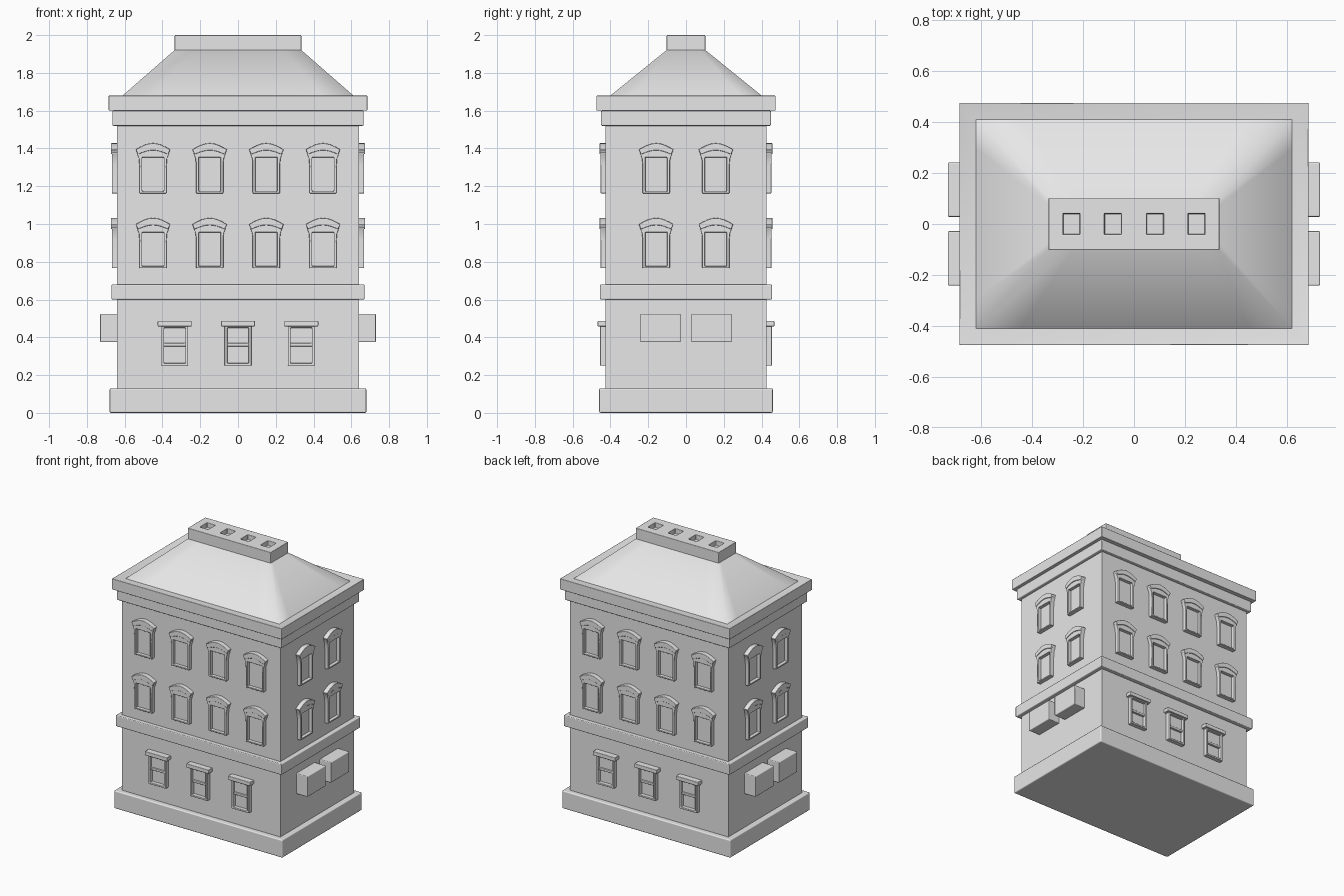
import bpy, bmesh
from math import radians, sin, cos, pi
from mathutils import Matrix, Vector

cube = bpy.data.objects.get("Cube")
if cube:
    bpy.data.objects.remove(cube, do_unlink=True)

stone = bpy.data.materials.new("pale_grey_stone")
stone.use_nodes = True
GREY = (0.8, 0.8, 0.8, 1)
stone.diffuse_color = GREY
stone.node_tree.nodes["Principled BSDF"].inputs["Base Color"].default_value = GREY


def add_box(bm, lo, hi):
    """Add an axis-aligned box between two corners."""
    lo, hi = Vector(lo), Vector(hi)
    m = Matrix.Translation((lo + hi) / 2) @ Matrix.Diagonal((*(hi - lo), 1))
    bmesh.ops.create_cube(bm, size=1, matrix=m)


def make_mesh(name, bm, angle=30):
    bmesh.ops.recalc_face_normals(bm, faces=bm.faces)
    mesh = bpy.data.meshes.new(name)
    bm.to_mesh(mesh)
    bm.free()
    mesh.materials.append(stone)
    mesh.shade_smooth()
    mesh.set_sharp_from_angle(angle=radians(angle))
    return mesh


def add_object(name, mesh, bevel=0.0, matrix=None):
    ob = bpy.data.objects.new(name, mesh)
    bpy.context.collection.objects.link(ob)
    if matrix:
        ob.matrix_world = matrix
    if bevel:
        mod = ob.modifiers.new("soft_edges", 'BEVEL')
        mod.width = bevel
        mod.segments = 2
        mod.limit_method = 'ANGLE'
        mod.angle_limit = radians(40)
        mod.harden_normals = True
    return ob


def slab(name, x, y, z0, z1, bevel):
    bm = bmesh.new()
    add_box(bm, (-x, -y, z0), (x, y, z1))
    return add_object(name, make_mesh(name, bm), bevel)


# Stacked masses of the building
slab("base_plinth", 0.68, 0.46, 0, 0.13, 0.008)
slab("walls", 0.64, 0.425, 0.12, 1.53, 0)
slab("middle_band", 0.67, 0.456, 0.60, 0.68, 0.006)
slab("lower_cornice", 0.665, 0.45, 1.52, 1.60, 0.006)

# Upper cornice with a shallow sunken top that holds the roof
bm = bmesh.new()
add_box(bm, (-0.685, -0.475, 1.60), (0.685, 0.475, 1.68))
top = [f for f in bm.faces if f.normal.z > 0.9]
bmesh.ops.inset_region(bm, faces=top, thickness=0.06)
bmesh.ops.translate(bm, verts=top[0].verts, vec=(0, 0, -0.01))
add_object("upper_cornice", make_mesh("upper_cornice", bm), 0.004)


# Hipped roof, with softly shaded hips
def roof_ring(bm, x, y, z):
    a, b = 0.72 * x, 0.72 * y
    pts = [(-a, -y), (a, -y), (x, -y), (x, -b), (x, b), (x, y),
           (a, y), (-a, y), (-x, y), (-x, b), (-x, -b), (-x, -y)]
    return [bm.verts.new((px, py, z)) for px, py in pts]


bm = bmesh.new()
low = roof_ring(bm, 0.62, 0.41, 1.672)
high = roof_ring(bm, 0.33, 0.097, 1.925)
for i in range(len(low)):
    j = (i + 1) % len(low)
    bm.faces.new((low[i], low[j], high[j], high[i]))
bm.faces.new(high)
bm.faces.new(low[::-1])
add_object("hipped_roof", make_mesh("hipped_roof", bm, 60))

# Chimney block with four sunken flues
FLUES = (-0.245, -0.083, 0.083, 0.245)
bm = bmesh.new()
add_box(bm, (-0.335, -0.102, 1.918), (0.335, 0.102, 2.0))
cuts = [((x + s, 0, 0), (1, 0, 0)) for x in FLUES for s in (-0.033, 0.033)]
cuts += [((0, s, 0), (0, 1, 0)) for s in (-0.041, 0.041)]
for co, no in cuts:
    bmesh.ops.bisect_plane(bm, geom=bm.verts[:] + bm.edges[:] + bm.faces[:],
                           plane_co=co, plane_no=no)
bm.normal_update()
flues = []
for f in bm.faces:
    c = f.calc_center_median()
    if f.normal.z > 0.9 and abs(c.y) < 0.01 and min(abs(c.x - x) for x in FLUES) < 0.01:
        flues.append(f)
bmesh.ops.inset_individual(bm, faces=flues, thickness=0.0005, depth=-0.035)
add_object("chimney_block", make_mesh("chimney_block", bm), 0.004)


# Wall fittings are modelled on the plane y = 0, facing -y, with z = 0 at the bottom
def mirrored(half):
    """Close a right-hand half outline into a full loop."""
    return half + [(-x, z) for x, z in reversed(half)]


def add_frame(bm, outer, inner, depth):
    """Ring-shaped frame between two matching outlines."""
    rings = [[bm.verts.new((x, y, z)) for x, z in pts]
             for pts, y in ((outer, 0.01), (outer, -depth), (inner, -depth), (inner, 0.01))]
    n = len(outer)
    for a, b in zip(rings, rings[1:]):
        for i in range(n):
            j = (i + 1) % n
            bm.faces.new((a[i], a[j], b[j], b[i]))


def add_prism(bm, pts, depth):
    back = [bm.verts.new((x, 0.01, z)) for x, z in pts]
    front = [bm.verts.new((x, -depth, z)) for x, z in pts]
    bm.faces.new(front)
    bm.faces.new(back[::-1])
    for i in range(len(pts)):
        j = (i + 1) % len(pts)
        bm.faces.new((front[i], back[i], back[j], front[j]))


# Upper window: flared frame, recessed pane and arched hood
bm = bmesh.new()
outer = mirrored([(0.072, 0), (0.072, 0.15), (0.075, 0.185), (0.086, 0.215), (0.05, 0.24)])
inner = mirrored([(0.057, 0.011), (0.057, 0.1), (0.057, 0.15), (0.057, 0.19), (0.03, 0.19)])
add_frame(bm, outer, inner, 0.028)
add_box(bm, (-0.062, -0.004, 0.005), (0.062, 0.01, 0.2))
arc = [i / 8 * 2 - 1 for i in range(9)]
hood = [(0.092 * t, 0.232 + 0.034 * cos(t * pi / 2)) for t in arc]
hood += [(0.08 * t, 0.206 + 0.022 * cos(t * pi / 2)) for t in reversed(arc)]
add_prism(bm, hood, 0.033)
upper_window = make_mesh("upper_window", bm)

# Lower window: plain frame, sash with middle rail, and a cap on top
bm = bmesh.new()
outer = mirrored([(0.071, 0), (0.071, 0.215)])
inner = mirrored([(0.056, 0.014), (0.056, 0.2)])
add_frame(bm, outer, inner, 0.03)
add_box(bm, (-0.062, -0.004, 0.005), (0.062, 0.01, 0.21))
add_box(bm, (-0.062, -0.012, 0.11), (0.062, 0.01, 0.21))
add_box(bm, (-0.06, -0.02, 0.102), (0.06, 0.01, 0.12))
add_box(bm, (-0.09, -0.043, 0.208), (0.09, 0.01, 0.237))
lower_window = make_mesh("lower_window", bm)

# Wall-mounted cooling unit
bm = bmesh.new()
add_box(bm, (-0.107, -0.09, 0), (0.107, 0.01, 0.15))
cooling_unit = make_mesh("cooling_unit", bm)


def fit(name, mesh, turn, dist, u, z, bevel):
    """Hang a fitting on the wall that faces the given turn."""
    m = Matrix.Rotation(radians(turn), 4, 'Z') @ Matrix.Translation((u, -dist, z))
    add_object(name, mesh, bevel, m)


WALLS = (("front", 0, 0.425, True), ("left", 90, 0.64, False),
         ("back", 180, 0.425, True), ("right", 270, 0.64, False))
for side, turn, dist, wide in WALLS:
    for z in (0.766, 1.162):
        for u in ((-0.45, -0.15, 0.15, 0.45) if wide else (-0.158, 0.158)):
            fit(side + "_upper_window", upper_window, turn, dist, u, z, 0.004)
    if wide:
        for u in (-0.335, 0, 0.335):
            fit(side + "_lower_window", lower_window, turn, dist, u, 0.25, 0.004)
    else:
        for u in (-0.135, 0.135):
            fit(side + "_cooling_unit", cooling_unit, turn, dist, u, 0.374, 0.006)
